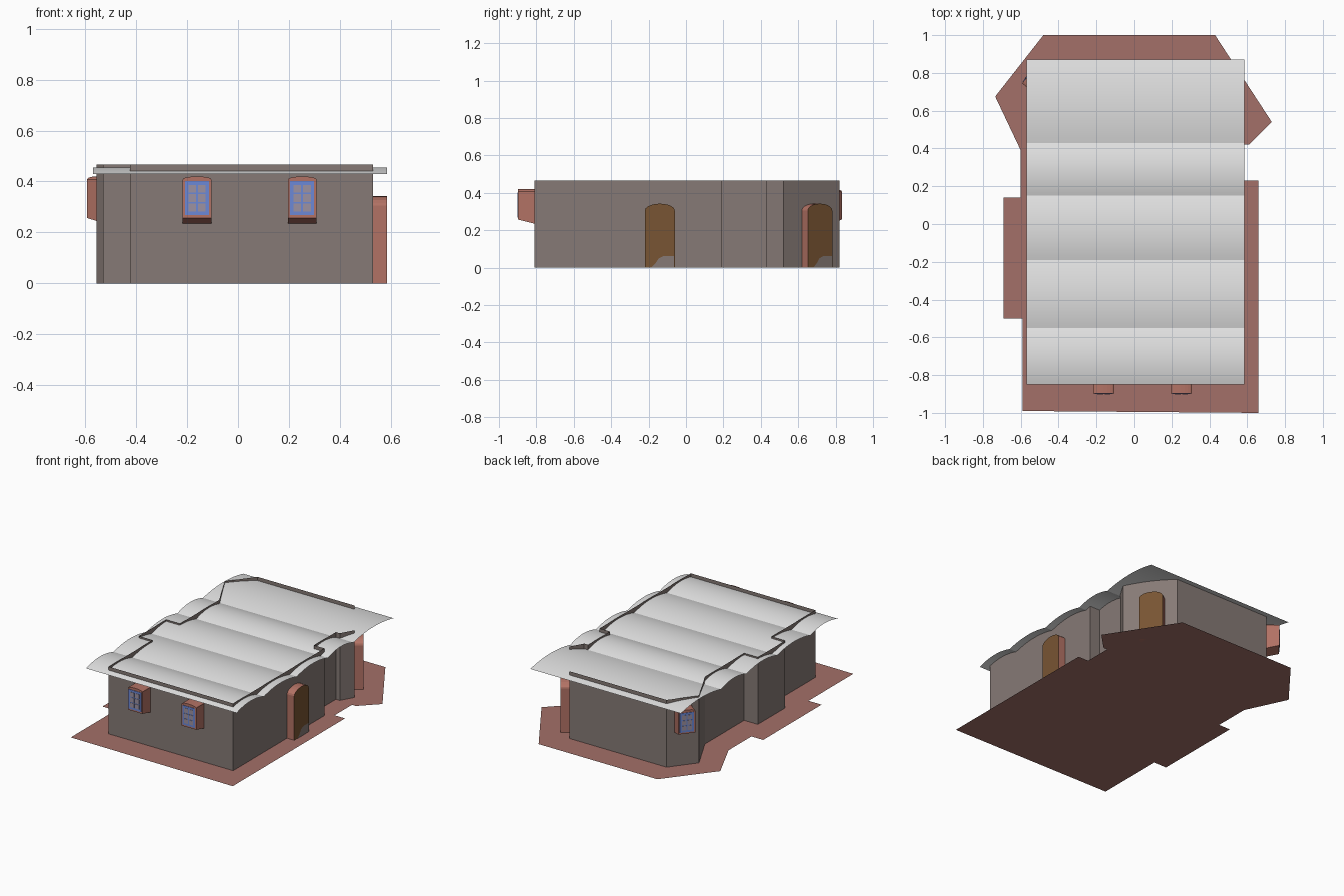
import bpy, bmesh, math
from mathutils import Matrix, Vector

if "Cube" in bpy.data.objects:
    bpy.data.objects.remove(bpy.data.objects["Cube"])


def mat(name, rgb):
    m = bpy.data.materials.new(name)
    m.diffuse_color = (*rgb, 1)
    m.use_nodes = True
    m.node_tree.nodes["Principled BSDF"].inputs["Base Color"].default_value = m.diffuse_color
    return m


WALL = mat("grey_brown_wall", (0.24, 0.195, 0.18))
PAVING = mat("red_paving", (0.37, 0.16, 0.14))
TRIM = mat("clay_trim", (0.45, 0.17, 0.13))
ROOF = mat("pale_grey_roof", (0.76, 0.76, 0.76))
DOOR = mat("brown_door", (0.19, 0.09, 0.033))
BLUE = mat("blue_window_frame", (0.15, 0.25, 0.68))
PANE = mat("window_pane", (0.34, 0.29, 0.36))


def make(name, bm, mats, matrix=None):
    me = bpy.data.meshes.new(name)
    bm.to_mesh(me)
    bm.free()
    for m in mats:
        me.materials.append(m)
    ob = bpy.data.objects.new(name, me)
    bpy.context.collection.objects.link(ob)
    if matrix:
        ob.matrix_world = matrix
    return ob


def on_wall(x, y, nx, ny):
    """Local frame on a wall: x along the wall, -y outwards, z up."""
    return Matrix.Translation((x, y, 0)) @ Matrix.Rotation(math.atan2(ny, nx) + math.pi / 2, 4, 'Z')


def add_box(bm, x0, x1, y0, y1, z0, z1, index=0):
    ctr = Vector(((x0 + x1) / 2, (y0 + y1) / 2, (z0 + z1) / 2))
    size = Matrix.Diagonal((x1 - x0, y1 - y0, z1 - z0, 1))
    r = bmesh.ops.create_cube(bm, size=1, matrix=Matrix.Translation(ctr) @ size)
    for f in {f for v in r["verts"] for f in v.link_faces}:
        f.material_index = index


def add_arched_block(bm, half, z_back, z_front, z_side, z_top, depth, front_index):
    """Prism with an arched head, front at -depth."""
    arch = [(half * math.cos(math.pi * i / 10), z_side + (z_top - z_side) * math.sin(math.pi * i / 10))
            for i in range(11)]
    front = [bm.verts.new((x, -depth, z)) for x, z in [(-half, z_front), (half, z_front)] + arch]
    back = [bm.verts.new((x, 0, z)) for x, z in [(-half, z_back), (half, z_back)] + arch]
    bm.faces.new(front).material_index = front_index
    bm.faces.new(back[::-1])
    n = len(front)
    for i in range(n):
        bm.faces.new((front[i], back[i], back[(i + 1) % n], front[(i + 1) % n]))
    bmesh.ops.recalc_face_normals(bm, faces=bm.faces)


# Paved ground, a flat sheet
paving = [(-0.59, -0.99), (0.66, -1), (0.66, 0.23), (0.58, 0.23), (0.58, 0.42), (0.61, 0.42),
          (0.73, 0.54), (0.43, 1), (-0.48, 1), (-0.735, 0.675), (-0.6, 0.39), (-0.6, 0.14),
          (-0.69, 0.14), (-0.69, -0.5), (-0.59, -0.5)]
bm = bmesh.new()
bm.faces.new([bm.verts.new((x, y, 0)) for x, y in paving])
make("paving", bm, [PAVING])

# Outer walls, thin sheets around the floor plan
plan = [(-0.425, -0.81), (0.53, -0.81), (0.53, 0.19), (0.45, 0.19), (0.45, 0.43), (0.48, 0.43),
        (0.53, 0.52), (0.32, 0.82), (-0.425, 0.82), (-0.555, 0.65), (-0.425, 0.4),
        (-0.425, -0.03), (-0.53, -0.03), (-0.53, -0.33), (-0.425, -0.33)]
bm = bmesh.new()
low = [bm.verts.new((x, y, 0)) for x, y in plan]
high = [bm.verts.new((x, y, 0.466)) for x, y in plan]
for i in range(len(plan)):
    j = (i + 1) % len(plan)
    bm.faces.new((low[i], low[j], high[j], high[i]))
make("walls", bm, [WALL])

# Five shallow roof vaults, thin curved sheets
valleys = [-0.85, -0.55, -0.19, 0.15, 0.43, 0.87]
for k, (a, b) in enumerate(zip(valleys, valleys[1:])):
    bm = bmesh.new()
    rows = []
    for i in range(17):
        t = i / 16
        z = 0.43 + 0.025 * (1 - (2 * t - 1) ** 2)
        rows.append([bm.verts.new((x, a + (b - a) * t, z)) for x in (-0.57, 0.585)])
    for r, s in zip(rows, rows[1:]):
        bm.faces.new((r[0], r[1], s[1], s[0])).smooth = True
    make(f"roof_vault_{k + 1}", bm, [ROOF])

# Arched doors with clay surrounds and a worn patch at the foot
for name, place in [("side_door", (0.53, -0.14, 1, 0)), ("corner_door", (0.415, 0.685, 0.82, 0.574))]:
    bm = bmesh.new()
    add_arched_block(bm, 0.08, 0, 0, 0.305, 0.342, 0.055, 1)
    patch = [(-0.045, 0), (0.077, 0), (0.077, 0.062), (0.02, 0.062), (-0.005, 0.05), (-0.025, 0.02)]
    bm.faces.new([bm.verts.new((x, -0.057, z)) for x, z in patch]).material_index = 2
    make(name, bm, [TRIM, DOOR, WALL], on_wall(*place))

# Projecting windows: clay block, blue frame, six panes
for name, place in [("front_window_left", (-0.161, -0.81, 0, -1)),
                    ("front_window_right", (0.252, -0.81, 0, -1)),
                    ("corner_window", (-0.49, 0.735, -0.787, 0.617))]:
    bm = bmesh.new()
    add_arched_block(bm, 0.056, 0.235, 0.257, 0.408, 0.42, 0.087, 0)
    add_box(bm, -0.047, 0.047, -0.09, -0.086, 0.268, 0.402, 1)
    for cx in (-0.019, 0.019):
        for row in range(3):
            z = 0.282 + row * 0.037
            add_box(bm, cx - 0.015, cx + 0.015, -0.092, -0.089, z, z + 0.031, 2)
    make(name, bm, [TRIM, BLUE, PANE], on_wall(*place))
